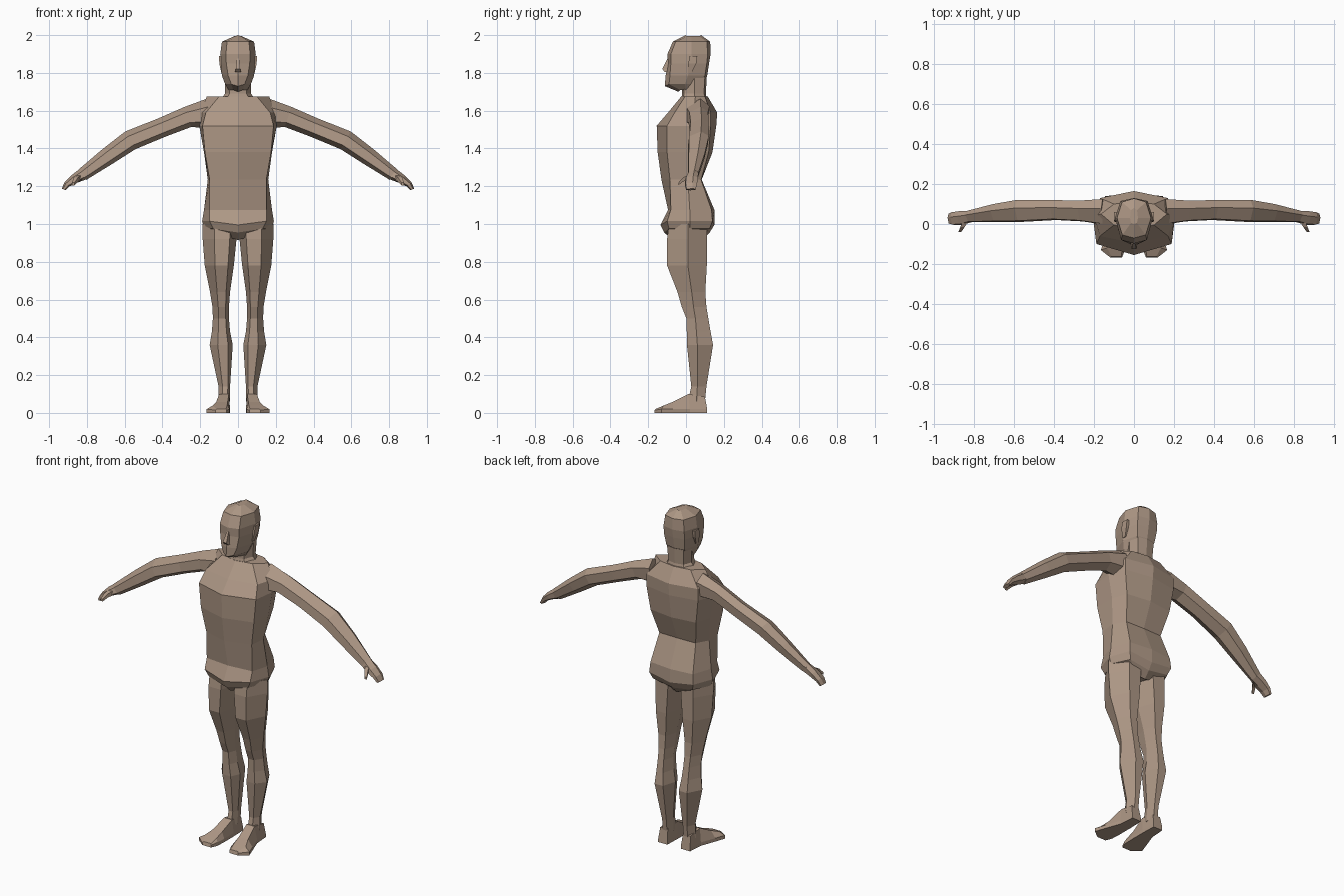
import bpy, bmesh, math
from mathutils import Vector

skin = bpy.data.materials.new("tan_skin")
skin.diffuse_color = (0.42, 0.31, 0.235, 1)


def loft(name, rings, mirror=False):
    """Skin a list of equal-length point rings, capping both ends."""
    bm = bmesh.new()
    loops = [[bm.verts.new(p) for p in r] for r in rings]
    n = len(loops[0])
    for a, b in zip(loops, loops[1:]):
        for i in range(n):
            j = (i + 1) % n
            bm.faces.new((a[i], a[j], b[j], b[i]))
    bm.faces.new(loops[0])
    bm.faces.new(loops[-1])
    bmesh.ops.remove_doubles(bm, verts=bm.verts, dist=0.0005)
    bmesh.ops.recalc_face_normals(bm, faces=bm.faces)
    me = bpy.data.meshes.new(name)
    bm.to_mesh(me)
    bm.free()
    me.materials.append(skin)
    ob = bpy.data.objects.new(name, me)
    bpy.context.collection.objects.link(ob)
    if mirror:
        ob.modifiers.new("mirror", 'MIRROR').use_mirror_merge = False
    return ob


def sym(z, fc, f, s, b, bc, dz=0.0):
    """Symmetric 8-point ring; dz raises or lowers the outer points."""
    half = [(f[0], f[1]), (s[0], s[1]), (b[0], b[1])]
    right = [(x, y, z + dz) for x, y in half]
    left = [(-x, y, z + dz) for x, y in reversed(half)]
    return [(0, fc, z)] + right + [(0, bc, z)] + left


# Torso: crotch up to the shoulders
loft("torso", [
    sym(0.915, -0.07, (.05, -.06), (.07, .02), (.05, .08), .09, .015),
    sym(0.955, -0.115, (.13, -.09), (.18, .02), (.13, .125), .125, .02),
    sym(0.995, -0.135, (.15, -.10), (.19, .02), (.145, .14), .15, .02),
    sym(1.075, -0.095, (.15, -.08), (.18, .02), (.14, .135), .15),
    sym(1.235, -0.13, (.15, -.085), (.16, .01), (.12, .08), .083),
    sym(1.38, -0.15, (.175, -.10), (.18, .03), (.15, .12), .14),
    sym(1.52, -0.155, (.188, -.10), (.205, .03), (.17, .13), .16),
    sym(1.59, -0.095, (.17, -.06), (.20, .04), (.17, .13), .165),
    sym(1.675, -0.025, (.10, -.005), (.165, .05), (.10, .10), .115),
])

# Neck
loft("neck", [
    sym(1.64, -.03, (.07, -.02), (.11, .05), (.06, .11), .115),
    sym(1.69, -.02, (.045, -.01), (.068, .045), (.05, .095), .105),
    sym(1.78, -.02, (.045, -.01), (.07, .045), (.055, .10), .11),
])

# Head
loft("head", [
    sym(1.70, -.04, (.025, -.03), (.05, .0), (.035, .04), .05, .01),
    sym(1.73, -.112, (.035, -.09), (.068, -.005), (.05, .07), .08, .01),
    sym(1.785, -.108, (.052, -.085), (.085, .01), (.06, .10), .112),
    sym(1.85, -.095, (.062, -.08), (.093, .025), (.068, .11), .122),
    sym(1.90, -.098, (.064, -.08), (.094, .03), (.068, .115), .13),
    sym(1.965, -.07, (.058, -.055), (.085, .03), (.06, .11), .128),
    sym(2.0, .0, (.015, .005), (.02, .03), (.015, .07), .08, -.006),
])


# Nose and ears
def section(z, x0, x1, y0, y1):
    return [(x0, y0, z), (x1, y0, z), (x1, y1, z), (x0, y1, z)]


loft("nose", [section(1.805, -.016, .016, -.112, -.07),
              section(1.82, -.012, .012, -.126, -.07),
              section(1.875, -.006, .006, -.098, -.07)])
loft("ear", [section(1.80, .07, .088, .01, .03),
             section(1.85, .08, .099, .012, .055),
             section(1.89, .08, .1, .02, .06)], True)


# Legs: six-sided sections (inner, front pair, outer, back pair)
def leg_ring(z, xi, xo, yf, ym, yb):
    w = xo - xi
    a, b = xi + w * .2, xi + w * .65
    return [(xi, ym, z), (a, yf, z), (b, yf, z),
            (xo, ym, z), (b, yb, z), (a, yb, z)]


loft("leg", [leg_ring(*r) for r in (
    (1.00, .005, .188, -.09, .01, .11), (.92, .008, .187, -.10, .01, .11),
    (.78, .022, .176, -.10, .01, .11), (.64, .042, .148, -.045, .03, .102),
    (.56, .048, .135, -.022, .04, .108), (.50, .048, .133, .002, .05, .118),
    (.43, .042, .138, .004, .055, .13), (.36, .028, .150, .005, .06, .143),
    (.14, .042, .103, .028, .06, .108), (.06, .042, .105, .01, .055, .10))], True)


# Feet: trapezoid sections from heel to toe
def foot_ring(yb, yt, zt, x0, x1, t0, t1):
    zs = min(.02, zt * .7)
    return [(x0, yb, 0), (x1, yb, 0), (x1, yb, zs),
            (t1, yt, zt), (t0, yt, zt), (x0, yb, zs)]


loft("foot", [foot_ring(*r) for r in (
    (.112, .10, .085, .045, .105, .05, .10),
    (.02, .012, .10, .042, .112, .048, .1),
    (-.07, -.07, .058, .042, .145, .055, .115),
    (-.13, -.12, .038, .045, .166, .058, .135),
    (-.168, -.162, .02, .06, .118, .064, .112))], True)


# Arms and hands: tilted six-sided sections along the limb
def arm_ring(x, z, y, h, w, tilt):
    t = math.radians(tilt)
    up = Vector((math.sin(t), 0, math.cos(t)))
    c = Vector((x, y, z))
    return [c + up * (h * u) + Vector((0, w * v, 0)) for u, v in
            ((1, .25), (.45, -.9), (-.55, -1), (-1, -.1), (-.5, .9), (.5, 1))]


loft("arm", [arm_ring(*r) for r in (
    (.15, 1.585, .06, .08, .065, 10), (.265, 1.567, .065, .056, .052, 18),
    (.40, 1.512, .07, .052, .05, 23), (.57, 1.443, .066, .054, .055, 30),
    (.69, 1.358, .055, .047, .045, 38), (.825, 1.26, .038, .034, .028, 38))], True)
loft("hand", [arm_ring(*r) for r in (
    (.82, 1.264, .038, .033, .028, 38), (.868, 1.237, .03, .025, .034, 42),
    (.905, 1.21, .027, .017, .032, 52), (.923, 1.183, .026, .011, .026, 65))], True)


# Thumb
def thumb_ring(x, y, z, r):
    return [(x - r, y, z - r), (x + r, y, z - r), (x + r, y, z + r), (x - r, y, z + r)]


loft("thumb", [thumb_ring(.84, .02, 1.248, .014),
               thumb_ring(.858, -.015, 1.236, .011),
               thumb_ring(.872, -.04, 1.212, .007)], True)
